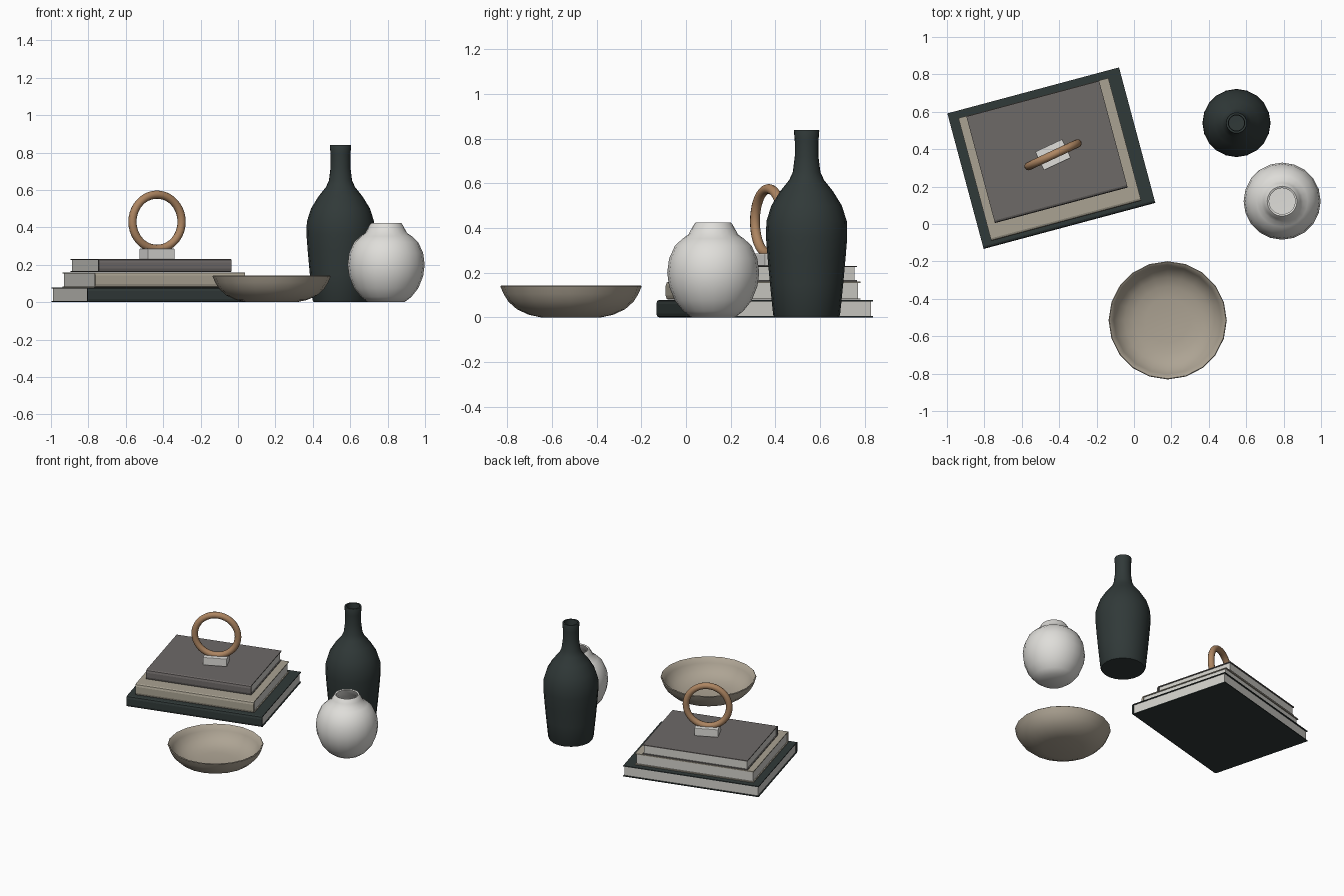
import bpy, bmesh, math
from mathutils import Matrix

if "Cube" in bpy.data.objects:
    bpy.data.objects.remove(bpy.data.objects["Cube"])


def material(name, r, g, b):
    m = bpy.data.materials.new(name)
    m.diffuse_color = (r, g, b, 1)
    m.use_nodes = True
    m.node_tree.nodes["Principled BSDF"].inputs["Base Color"].default_value = m.diffuse_color
    return m


DARK = material("dark green grey", 0.030, 0.041, 0.040)
TAN = material("warm tan", 0.40, 0.365, 0.29)
GREY = material("warm grey", 0.155, 0.142, 0.137)
PAGE = material("paper", 0.64, 0.63, 0.59)
WHITE = material("off white ceramic", 0.74, 0.73, 0.70)
CLAY = material("beige clay", 0.42, 0.37, 0.295)
WOOD = material("wood", 0.42, 0.235, 0.12)


def finish(name, bm, mat, loc, angle=0, smooth=None):
    bmesh.ops.recalc_face_normals(bm, faces=bm.faces)
    me = bpy.data.meshes.new(name)
    bm.to_mesh(me)
    bm.free()
    me.materials.append(mat)
    ob = bpy.data.objects.new(name, me)
    bpy.context.collection.objects.link(ob)
    ob.location = loc
    ob.rotation_euler.z = math.radians(angle)
    if smooth:
        bpy.ops.object.select_all(action='DESELECT')
        ob.select_set(True)
        bpy.context.view_layer.objects.active = ob
        bpy.ops.object.shade_smooth_by_angle(angle=math.radians(smooth))
    return ob


def lathe(name, profile, mat, loc, sides=20):
    """Turn a closed (radius, z) profile that starts and ends on the axis."""
    bm = bmesh.new()
    vs = [bm.verts.new((r, 0, z)) for r, z in profile]
    es = [bm.edges.new(p) for p in zip(vs, vs[1:])]
    bmesh.ops.spin(bm, geom=vs + es, axis=(0, 0, 1), cent=(0, 0, 0),
                   angle=math.tau, steps=sides, use_duplicate=False)
    bmesh.ops.remove_doubles(bm, verts=bm.verts, dist=1e-4)
    return finish(name, bm, mat, loc, smooth=40)


def box(name, size, mat, loc, angle, bevel=0.0):
    bm = bmesh.new()
    bmesh.ops.create_cube(bm, size=1, matrix=Matrix.Diagonal((*size, 1)))
    if bevel:
        bmesh.ops.bevel(bm, geom=bm.edges[:], offset=bevel, segments=2,
                        profile=0.5, affect='EDGES')
    return finish(name, bm, mat, loc, angle)


def book(name, cx, cy, w, d, z0, z1, mat, angle=15):
    """C-shaped cover with a softly rounded spine at the front, plus pages."""
    h, t, r, y = z1 - z0, 0.006, 0.014, d / 2
    outer = [(y, 0), (-y + r, 0), (-y + 0.3 * r, 0.3 * r), (-y, r * 1.3),
             (-y, h - r * 1.3), (-y + 0.3 * r, h - 0.3 * r), (-y + r, h), (y, h)]
    inner = [(y, h - t), (-y + r, h - t), (-y + r, t), (y, t)]
    bm = bmesh.new()
    f = bm.faces.new([bm.verts.new((-w / 2, a, b)) for a, b in outer + inner])
    ext = bmesh.ops.extrude_face_region(bm, geom=[f])
    bmesh.ops.translate(bm, vec=(w, 0, 0), verts=[
        v for v in ext["geom"] if isinstance(v, bmesh.types.BMVert)])
    bmesh.ops.recalc_face_normals(bm, faces=bm.faces)
    bmesh.ops.triangulate(bm, faces=[f for f in bm.faces if len(f.verts) > 4])
    finish(name + "_cover", bm, mat, (cx, cy, z0), angle)
    # page block, slightly inset on the three open sides
    a, off = math.radians(angle), r / 2 - 0.004
    box(name + "_pages", (w - 0.014, d - r - 0.008, h - 2 * t + 0.001), PAGE,
        (cx - math.sin(a) * off, cy + math.cos(a) * off, z0 + h / 2), angle)


# stacked books
book("bottom_book", -0.442, 0.352, 0.95, 0.75, 0.0, 0.078, DARK)
book("middle_book", -0.45, 0.345, 0.83, 0.68, 0.079, 0.16, TAN)
book("top_book", -0.465, 0.385, 0.735, 0.59, 0.161, 0.231, GREY)

# ring ornament on its block
box("ring_base", (0.16, 0.11, 0.056), WHITE, (-0.433, 0.37, 0.258), 25, 0.004)
bm = bmesh.new()
vs = [bm.verts.new((0.145 + 0.022 * math.cos(k * math.tau / 12),
                    0.022 * math.sin(k * math.tau / 12), 0)) for k in range(12)]
es = [bm.edges.new((vs[k], vs[(k + 1) % 12])) for k in range(12)]
bmesh.ops.spin(bm, geom=vs + es, axis=(0, 1, 0), cent=(0, 0, 0),
               angle=math.tau, steps=40, use_duplicate=False)
bmesh.ops.remove_doubles(bm, verts=bm.verts, dist=1e-4)
finish("ring", bm, WOOD, (-0.433, 0.37, 0.43), 25, smooth=60)

# tall bottle
lathe("bottle", [(0, 0), (0.143, 0), (0.15, 0.012), (0.164, 0.15), (0.175, 0.27),
                 (0.182, 0.36), (0.180, 0.43), (0.158, 0.50), (0.118, 0.565),
                 (0.078, 0.615), (0.062, 0.65), (0.053, 0.72), (0.053, 0.79),
                 (0.057, 0.835), (0.055, 0.84), (0.044, 0.84), (0.041, 0.79),
                 (0.041, 0.72), (0.05, 0.64), (0.105, 0.56), (0.165, 0.43),
                 (0.16, 0.27), (0.137, 0.02), (0, 0.015)],
      DARK, (0.548, 0.54, 0))

# round vase
lathe("round_vase", [(0, 0), (0.098, 0), (0.135, 0.028), (0.172, 0.075),
                     (0.198, 0.14), (0.206, 0.20), (0.198, 0.262), (0.172, 0.32),
                     (0.137, 0.353), (0.112, 0.37), (0.098, 0.395), (0.084, 0.42),
                     (0.08, 0.424), (0.07, 0.42), (0.085, 0.38), (0.125, 0.343),
                     (0.16, 0.31), (0.19, 0.2), (0.16, 0.08), (0.09, 0.015), (0, 0.012)],
      WHITE, (0.792, 0.122, 0))

# shallow bowl
lathe("bowl", [(0, 0), (0.135, 0), (0.19, 0.012), (0.242, 0.036), (0.28, 0.07),
               (0.302, 0.105), (0.316, 0.138), (0.312, 0.142), (0.304, 0.138),
               (0.288, 0.105), (0.265, 0.073), (0.23, 0.046), (0.18, 0.028),
               (0.12, 0.02), (0, 0.018)],
      CLAY, (0.18, -0.515, 0))
